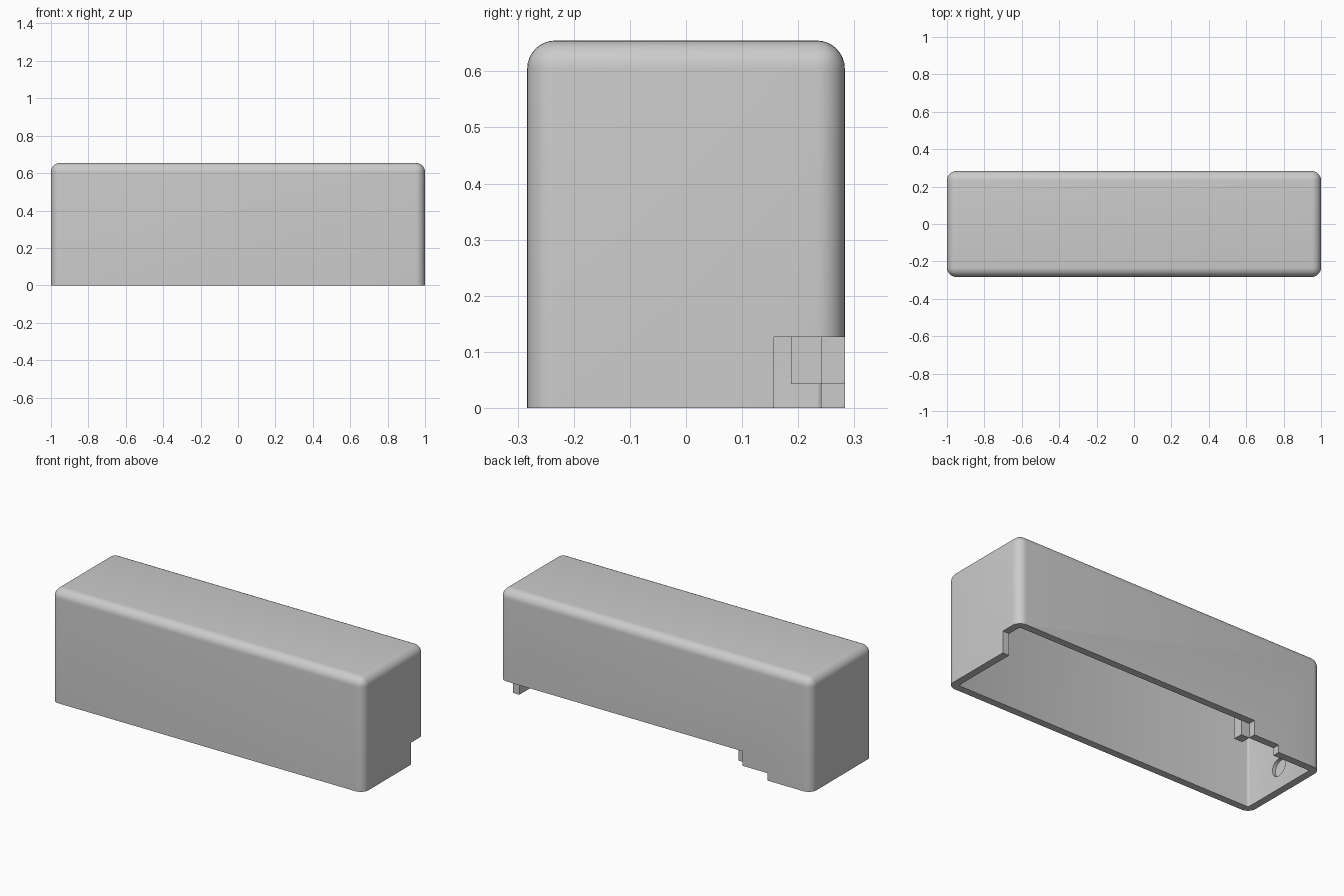
import bpy, bmesh, math
from mathutils import Matrix

if "Cube" in bpy.data.objects:
    bpy.data.objects.remove(bpy.data.objects["Cube"], do_unlink=True)

HX, HY, H = 1.0, 0.283, 0.655      # half length, half depth, height
WALL, ROUND = 0.042, 0.05
NOTCH, LEDGE = 0.127, 0.043        # heights of the two cut levels

grey = bpy.data.materials.new("plain grey")
grey.use_nodes = True
colour = (0.6, 0.6, 0.6, 1)
grey.diffuse_color = colour
grey.node_tree.nodes["Principled BSDF"].inputs["Base Color"].default_value = colour


def finish(name, bm):
    mesh = bpy.data.meshes.new(name)
    bm.to_mesh(mesh)
    bm.free()
    mesh.materials.append(grey)
    obj = bpy.data.objects.new(name, mesh)
    bpy.context.collection.objects.link(obj)
    return obj


def block(name, x, y, z, radius=0, segments=8):
    """Box between limits; rounds every edge except those of the underside."""
    bm = bmesh.new()
    bmesh.ops.create_cube(bm, size=1)
    for v in bm.verts:
        v.co = [lim[0] if c < 0 else lim[1] for c, lim in zip(v.co, (x, y, z))]
    if radius:
        edges = [e for e in bm.edges if max(v.co.z for v in e.verts) > z[0] + 0.001]
        bmesh.ops.bevel(bm, geom=edges, offset=radius, segments=segments,
                        profile=0.5, affect='EDGES')
    return finish(name, bm)


def carve(target, cutter):
    cutter.hide_render = True
    mod = target.modifiers.new("cut", 'BOOLEAN')
    mod.operation = 'DIFFERENCE'
    mod.solver = 'EXACT'
    mod.object = cutter
    bpy.context.view_layer.objects.active = target
    bpy.ops.object.modifier_apply(modifier=mod.name)
    bpy.data.objects.remove(cutter, do_unlink=True)


# Rounded cover, hollow and open underneath
cover = block("cover", (-HX, HX), (-HY, HY), (0, H), ROUND)
ix, iy = HX - WALL, HY - WALL
carve(cover, block("cavity", (-ix, ix), (-iy, iy), (-0.1, H - WALL), 0.012, 3))

# Stepped opening along the rear wall, wrapping round the right-hand end
rear = (iy - 0.004, HY + 0.1)
carve(cover, block("rear_opening", (-0.56, HX + 0.1), rear, (-0.1, NOTCH)))
carve(cover, block("rear_step", (-0.72, -0.5), rear, (-0.1, LEDGE)))
carve(cover, block("end_notch", (ix - 0.02, HX + 0.1), (0.157, HY + 0.1), (-0.1, NOTCH)))

# Shallow round socket inside the closed end
bm = bmesh.new()
bmesh.ops.create_cone(bm, cap_ends=True, segments=32, radius1=0.05, radius2=0.05, depth=0.04,
                      matrix=Matrix.Translation((-ix, 0, 0.126)) @ Matrix.Rotation(math.pi / 2, 4, 'Y'))
carve(cover, finish("socket", bm))

# Small rib on the inside of the rear wall, beside the step
block("inner_rib", (-0.56, -0.507), (0.187, iy + 0.001), (LEDGE, 0.2))

bpy.ops.object.select_all(action='DESELECT')
cover.select_set(True)
bpy.context.view_layer.objects.active = cover
bpy.ops.object.shade_smooth_by_angle(angle=math.radians(30))
